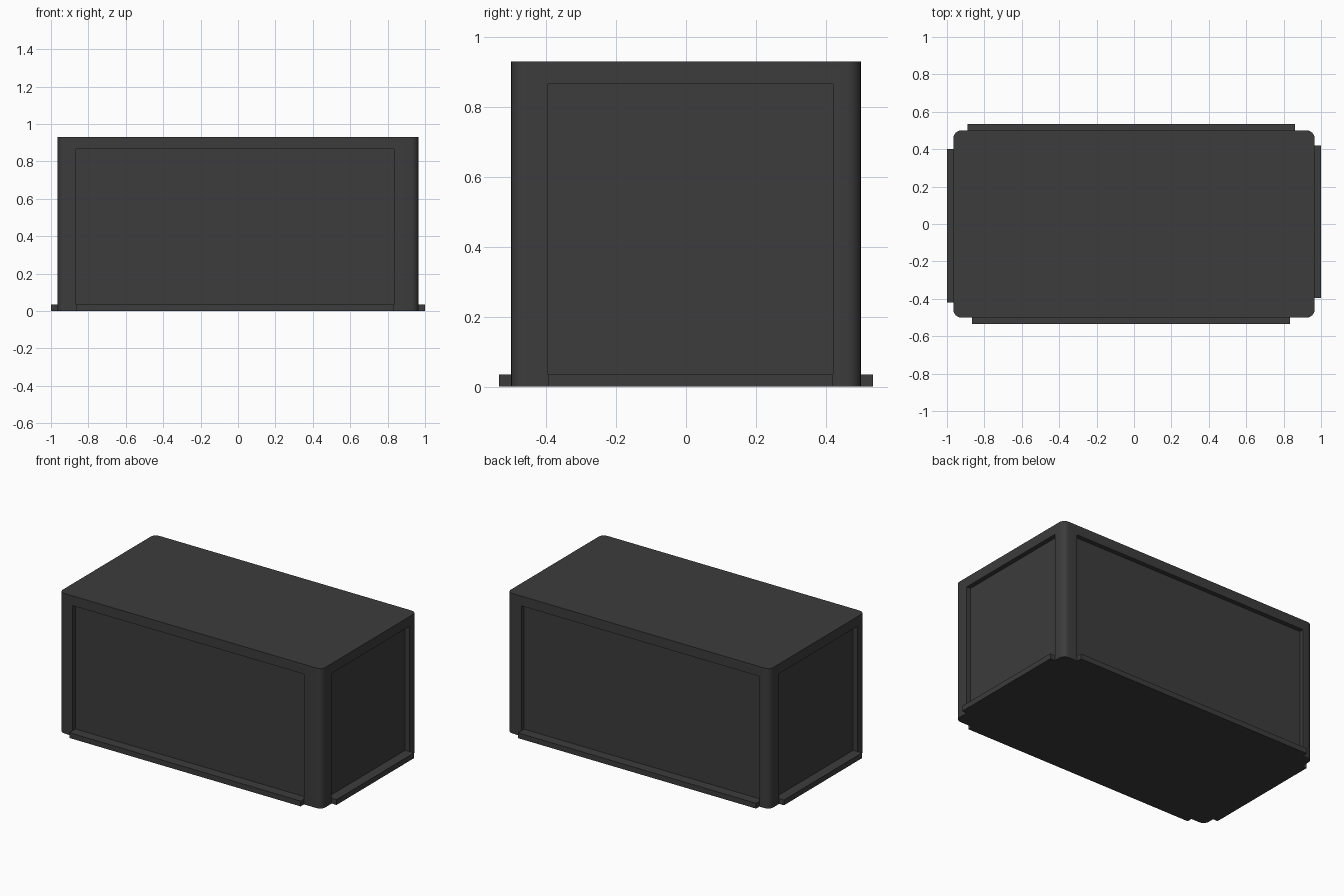
import bpy, bmesh

if "Cube" in bpy.data.objects:
    bpy.data.objects.remove(bpy.data.objects["Cube"])

HX, HY, H = 0.965, 0.5, 0.93      # body half sizes and height
D, OUT, LEDGE = 0.03, 0.035, 0.035  # recess depth, ledge overhang, ledge height
TOP = 0.865                        # top of the recessed panels

mat = bpy.data.materials.new("dark_grey")
mat.diffuse_color = (0.045, 0.045, 0.045, 1)
mat.use_nodes = True
mat.node_tree.nodes["Principled BSDF"].inputs["Base Color"].default_value = mat.diffuse_color


def box(name, x, y, z):
    bm = bmesh.new()
    bmesh.ops.create_cube(bm, size=1)
    for v in bm.verts:
        v.co = [r[0] if c < 0 else r[1] for c, r in zip(v.co, (x, y, z))]
    me = bpy.data.meshes.new(name)
    bm.to_mesh(me)
    bm.free()
    me.materials.append(mat)
    ob = bpy.data.objects.new(name, me)
    bpy.context.collection.objects.link(ob)
    return ob


def side_box(name, axis, sign, span, near, far, z):
    depth = tuple(sorted((sign * near, sign * far)))
    return box(name, depth, span, z) if axis == 'x' else box(name, span, depth, z)


# main body with rounded upright corners
body = box("body", (-HX, HX), (-HY, HY), (0, H))
bm = bmesh.new()
bm.from_mesh(body.data)
upright = [e for e in bm.edges if abs(e.verts[0].co.z - e.verts[1].co.z) > 0.5]
bmesh.ops.bevel(bm, geom=upright, offset=0.04, offset_type='OFFSET',
                segments=6, profile=0.5, affect='EDGES')
bm.to_mesh(body.data)
bm.free()

# recessed panel and sill ledge on each side
sides = [("front", 'y', -1, (-0.865, 0.835), HY),
         ("back", 'y', 1, (-0.89, 0.86), HY),
         ("right", 'x', 1, (-0.395, 0.42), HX),
         ("left", 'x', -1, (-0.42, 0.40), HX)]
cutters = []
for name, axis, sign, span, half in sides:
    cut = side_box(name + "_recess_cutter", axis, sign, span,
                   half - D, half + 0.2, (-0.1, TOP))
    cut.hide_render = True
    cutters.append(cut)
    mod = body.modifiers.new(name + "_recess", 'BOOLEAN')
    mod.operation = 'DIFFERENCE'
    mod.solver = 'EXACT'
    mod.object = cut
    side_box(name + "_ledge", axis, sign, span, half - D, half + OUT, (0, LEDGE))

# apply the recesses and remove the cutters
bpy.context.view_layer.objects.active = body
body.select_set(True)
for mod in list(body.modifiers):
    bpy.ops.object.modifier_apply(modifier=mod.name)
for cut in cutters:
    bpy.data.objects.remove(cut)
bpy.ops.object.shade_smooth_by_angle()
